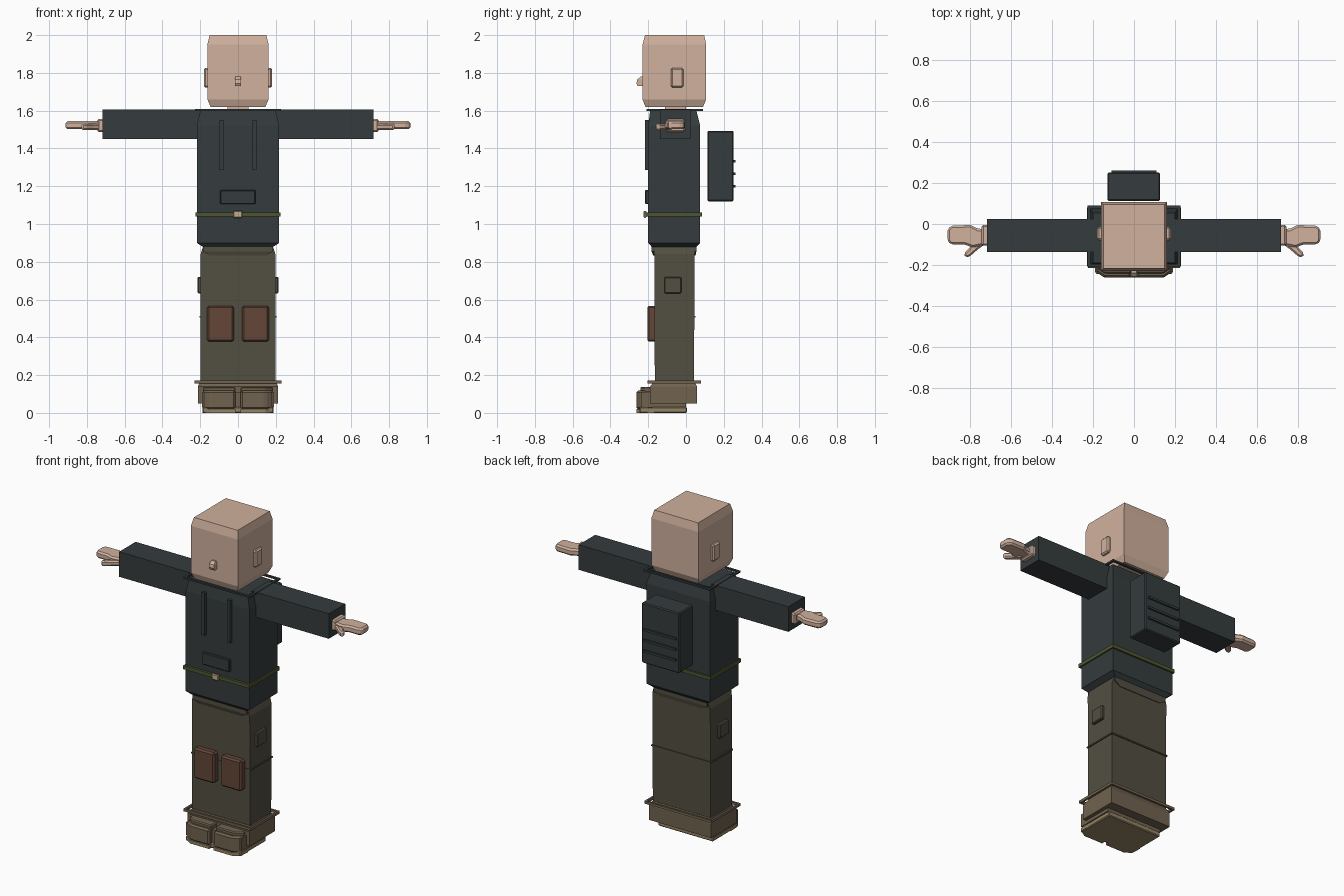
import bpy, bmesh, math
from mathutils import Vector

cube = bpy.data.objects.get("Cube")
if cube:
    bpy.data.objects.remove(cube, do_unlink=True)


def material(name, rgb):
    m = bpy.data.materials.new(name)
    m.use_nodes = True
    m.diffuse_color = (*rgb, 1)
    m.node_tree.nodes["Principled BSDF"].inputs["Base Color"].default_value = (*rgb, 1)
    return m


SKIN = material("skin", (0.63, 0.44, 0.34))
JACKET = material("dark jacket", (0.035, 0.045, 0.048))
PANTS = material("olive trousers", (0.085, 0.077, 0.053))
PAD = material("brown leather", (0.125, 0.062, 0.040))
BOOT = material("boot brown", (0.165, 0.125, 0.080))
SOLE = material("sole tan", (0.30, 0.23, 0.13))
BELT = material("belt green", (0.075, 0.090, 0.028))
BUCKLE = material("buckle", (0.55, 0.42, 0.25))


def finish(bm, name, mat, bevel=0):
    bmesh.ops.recalc_face_normals(bm, faces=bm.faces)
    mesh = bpy.data.meshes.new(name)
    bm.to_mesh(mesh)
    bm.free()
    mesh.materials.append(mat)
    ob = bpy.data.objects.new(name, mesh)
    bpy.context.collection.objects.link(ob)
    if bevel:
        mod = ob.modifiers.new("edge", "BEVEL")
        mod.width, mod.segments = bevel, 1
    return ob


def box(name, mat, x, y, z, bevel=0):
    """Box from three (low, high) ranges."""
    bm = bmesh.new()
    bmesh.ops.create_cube(bm, size=1)
    for v in bm.verts:
        v.co = Vector([(r[0] + r[1]) / 2 + c * (r[1] - r[0])
                       for c, r in zip(v.co, (x, y, z))])
    return finish(bm, name, mat, bevel)


def stack(name, mat, rings):
    """Rectangular rings (z, half width, front, back) joined into a body."""
    bm = bmesh.new()
    loops = [[bm.verts.new(p) for p in ((-w, f, z), (w, f, z), (w, b, z), (-w, b, z))]
             for z, w, f, b in rings]
    for lo, hi in zip(loops, loops[1:]):
        for i in range(4):
            j = (i + 1) % 4
            bm.faces.new((lo[i], lo[j], hi[j], hi[i]))
    bm.faces.new(loops[0])
    bm.faces.new(loops[-1])
    return finish(bm, name, mat)


def frame(name, mat, w, f, b, z, t):
    """Thin open rectangular band."""
    bm = bmesh.new()
    rows = []
    for d, h in ((0, z[0]), (0, z[1]), (t, z[1]), (t, z[0])):
        rows.append([bm.verts.new(p) for p in ((d - w, f + d, h), (w - d, f + d, h),
                                               (w - d, b - d, h), (d - w, b - d, h))])
    for k in range(4):
        a, c = rows[k], rows[(k + 1) % 4]
        for i in range(4):
            j = (i + 1) % 4
            bm.faces.new((a[i], a[j], c[j], c[i]))
    return finish(bm, name, mat)


def slab(name, mat, outline, z, bevel):
    """Outline in plan view, extruded upward."""
    bm = bmesh.new()
    face = bm.faces.new([bm.verts.new((x, y, z[0])) for x, y in outline])
    out = bmesh.ops.extrude_face_region(bm, geom=[face])["geom"]
    for v in out:
        if isinstance(v, bmesh.types.BMVert):
            v.co.z = z[1]
    return finish(bm, name, mat, bevel)


def span(s, a, b):
    return tuple(sorted((s * a, s * b)))


# Head and neck
stack("head", SKIN, [(1.62, .145, -.215, .09), (1.66, .162, -.23, .107),
                     (1.95, .162, -.23, .107), (2.0, .15, -.217, .096)])
stack("nose", SKIN, [(1.73, .017, -.255, -.22), (1.745, .017, -.262, -.22),
                     (1.765, .017, -.258, -.22), (1.78, .012, -.24, -.22)])
box("neck", SKIN, (-.056, .056), (-.11, 0), (1.59, 1.63))

# Jacket
stack("jacket_body", JACKET, [(.872, .175, -.175, .05), (.9, .218, -.2, .075),
                              (1.52, .218, -.2, .075), (1.6, .2, -.19, .055)])
frame("collar_band", JACKET, .228, -.21, .09, (1.598, 1.608), .014)
box("chest_pouch", JACKET, (-.094, .092), (-.217, -.195), (1.105, 1.18), .004)

# Belt
frame("belt", BELT, .226, -.215, .085, (1.04, 1.062), .03)
box("belt_buckle", BUCKLE, (-.025, .022), (-.224, -.21), (1.033, 1.07), .004)

# Backpack
box("backpack", JACKET, (-.13, .128), (.113, .252), (1.12, 1.493), .006)
for i in range(3):
    z = 1.2 + i * .066
    box("backpack_rib", JACKET, (-.11, .11), (.245, .262), (z - .007, z + .007))

# Trousers
stack("trousers", PANTS, [(.15, .198, -.165, .042), (.84, .198, -.168, .046),
                          (.88, .185, -.17, .05)])
stack("trouser_waist", PANTS, [(.832, .145, -.174, .05), (.855, .184, -.182, .055),
                               (.895, .184, -.182, .055)])
frame("trouser_seam", PANTS, .204, -.17, .05, (.506, .514), .008)

# Boots
stack("boot_upper", BOOT, [(.05, .213, -.19, .058), (.14, .213, -.19, .058),
                           (.166, .2, -.17, .045)])
frame("boot_cuff", BOOT, .23, -.205, .08, (.155, .171), .012)
box("boot_bridge", BOOT, (-.19, .19), (-.235, 0), (.03, .11))
box("sole", SOLE, (-.188, .188), (-.245, .005), (0, .03), .005)

for s, side in ((1, "left"), (-1, "right")):
    box(side + "_ear", SKIN, span(s, .15, .18), (-.08, -.014), (1.722, 1.826), .008)
    box(side + "_chest_strap", JACKET, span(s, .077, .098), (-.216, -.19), (1.287, 1.55))
    # Sleeve
    box(side + "_sleeve", JACKET, span(s, .19, .718), (-.137, .024), (1.45, 1.605))
    # Hand
    box(side + "_wrist", SKIN, span(s, .7, .745), (-.105, -.005), (1.488, 1.555), .008)
    palm = [(.72, -.1), (.79, -.115), (.83, -.1), (.895, -.1), (.912, -.085),
            (.912, -.025), (.895, -.008), (.8, -.005), (.76, -.025), (.72, -.02)]
    slab(side + "_palm", SKIN, [(s * x, y) for x, y in palm], (1.502, 1.545), .01)
    thumb = [(.73, -.1), (.765, -.125), (.805, -.16), (.825, -.163),
             (.832, -.145), (.79, -.1), (.76, -.07)]
    slab(side + "_thumb", SKIN, [(s * x, y) for x, y in thumb], (1.497, 1.53), .008)
    # Leg details
    box(side + "_knee_pad", PAD, span(s, .022, .163), (-.205, -.155), (.377, .567), .01)
    box(side + "_side_pocket", PANTS, span(s, .19, .215), (-.115, -.025), (.633, .72), .005)
    toe = [(.014, -.17), (.014, -.262), (.145, -.262), (.185, -.235), (.188, -.17)]
    slab(side + "_toe_cap", BOOT, [(s * x, y) for x, y in toe], (.018, .118), .01)
    slab(side + "_toe_ridge", BOOT, [(s * x * .98, y + .02) for x, y in toe], (.1, .138), .006)
    slab(side + "_toe_sole", SOLE, [(s * x, y) for x, y in toe], (0, .02), 0)
